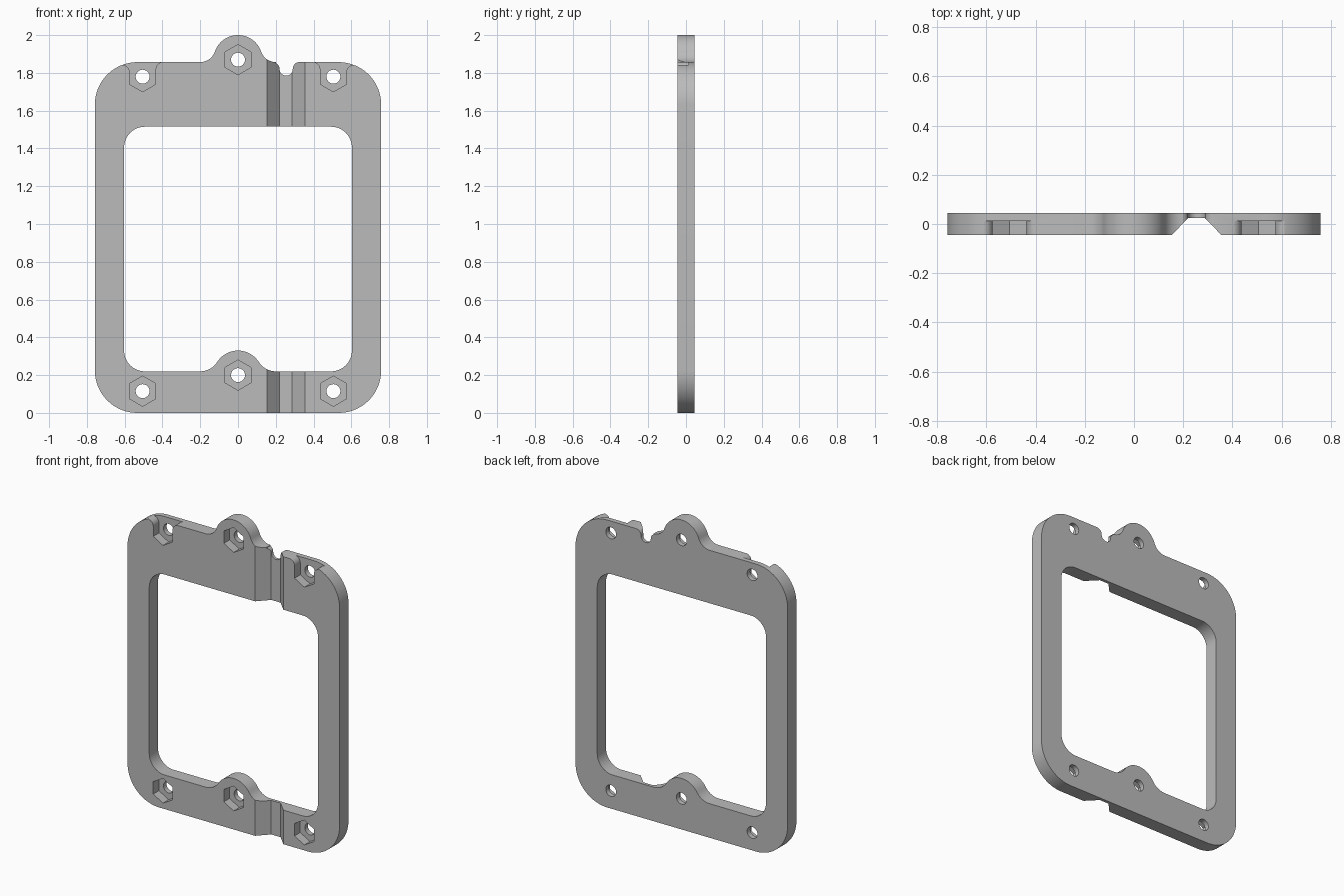
import bpy, bmesh
from math import sin, cos, radians, atan2, degrees, sqrt

cube = bpy.data.objects.get("Cube")
if cube:
    bpy.data.objects.remove(cube)

FRONT, BACK = -0.045, 0.045
WIDTH, TOP = 0.758, 1.857
HOLE_X = 0.505

grey = bpy.data.materials.new("plain grey")
grey.use_nodes = True
colour = (0.5, 0.5, 0.5, 1)
grey.diffuse_color = colour
grey.node_tree.nodes["Principled BSDF"].inputs["Base Color"].default_value = colour


def arc(cx, cz, r, start, end, steps=16):
    angles = [radians(start + (end - start) * i / steps) for i in range(steps + 1)]
    return [(cx + r * cos(a), cz + r * sin(a)) for a in angles]


def bump(cz, base, r=0.13, reach=0.2):
    """Rounded lug over a flat edge, blended by fillets, from right to left."""
    d = base - cz
    f = (reach ** 2 + d ** 2 - r ** 2) / (2 * (r - d))
    a = degrees(atan2(d + f, reach))
    right = arc(reach, base + f, f, 270, 180 + a, 10)
    left = [(-x, z) for x, z in reversed(right)]
    return right + arc(0, cz, r, a, 180 - a, 28)[1:-1] + left


def rounded(w, low, high, r, top=(), bottom=()):
    """Rounded rectangle, counter-clockwise, with optional edge details."""
    return (list(bottom) + arc(w - r, low + r, r, -90, 0)
            + arc(w - r, high - r, r, 0, 90) + list(top)
            + arc(r - w, high - r, r, 90, 180) + arc(r - w, low + r, r, 180, 270))


def prism(name, points, y0, y1):
    bm = bmesh.new()
    face = bm.faces.new([bm.verts.new((x, y0, z)) for x, z in points])
    new = bmesh.ops.extrude_face_region(bm, geom=[face])["geom"]
    bmesh.ops.translate(bm, vec=(0, y1 - y0, 0),
                        verts=[v for v in new if isinstance(v, bmesh.types.BMVert)])
    bmesh.ops.recalc_face_normals(bm, faces=bm.faces)
    mesh = bpy.data.meshes.new(name)
    bm.to_mesh(mesh)
    bm.free()
    obj = bpy.data.objects.new(name, mesh)
    bpy.context.collection.objects.link(obj)
    mesh.materials.append(grey)
    return obj


# Plate outline with the top lug and the cable notch beside it
notch = (arc(0.325, TOP - 0.035, 0.035, 90, 180, 8)
         + arc(0.255, 1.82, 0.035, 0, -180, 14)[1:]
         + arc(0.185, 1.82, 0.035, 0, 65, 6)[1:])
plate = prism("frame_plate", rounded(WIDTH, 0, TOP, 0.225, notch + bump(1.87, TOP)),
              FRONT, BACK)

# Window with the lower lug rising into it
lug = list(reversed(bump(0.2, 0.22)))
cutters = [prism("window_cutter", rounded(0.603, 0.22, 1.515, 0.11, bottom=lug), -0.2, 0.2)]

# Bolt holes and hexagonal nut pockets
for x, z in [(0, 1.87), (0, 0.2)] + [(s * HOLE_X, h) for s in (-1, 1) for h in (0.115, 1.78)]:
    cutters.append(prism("bolt_hole_cutter", arc(x, z, 0.037, 0, 345, 23), -0.2, 0.2))
    if z != 1.78:
        cutters.append(prism("nut_pocket_cutter", arc(x, z, 0.08, 30, 330, 5), -0.2, 0.013))

# Upper corner pockets open through the top edge with flared sides
for s in (-1, 1):
    half, f = 0.069, 0.04
    outer = arc(HOLE_X + half + f, 1.803, f, 180, 90, 8)
    inner = arc(HOLE_X - half - f, 1.818, f, 90, 0, 8)
    shape = ([(HOLE_X - half, 1.74), (HOLE_X, 1.7), (HOLE_X + half, 1.74)] + outer
             + [(outer[-1][0], 1.95), (inner[0][0], 1.95)] + inner)
    cutters.append(prism("open_pocket_cutter", [(s * x, z) for x, z in shape], -0.2, 0.013))

# Vertical cable groove with sloping sides
groove = prism("groove_cutter", [(0.135, -0.2), (0.375, -0.2), (0.375, 2.2), (0.135, 2.2)],
               FRONT - 0.02, 0.025)
for v in groove.data.vertices:
    if v.co.y > 0:
        v.co.x = 0.22 if v.co.x < 0.25 else 0.287
cutters.append(groove)

# Cut everything out of the plate, then discard the cutters
for c in cutters:
    c.hide_render = True
    mod = plate.modifiers.new(c.name, "BOOLEAN")
    mod.operation, mod.solver, mod.object = "DIFFERENCE", "EXACT", c
graph = bpy.context.evaluated_depsgraph_get()
result = bpy.data.meshes.new_from_object(plate.evaluated_get(graph))
plate.modifiers.clear()
plate.data = result
for c in cutters:
    bpy.data.objects.remove(c)

bpy.ops.object.select_all(action="DESELECT")
plate.select_set(True)
bpy.context.view_layer.objects.active = plate
bpy.ops.object.shade_smooth_by_angle(angle=radians(25))
